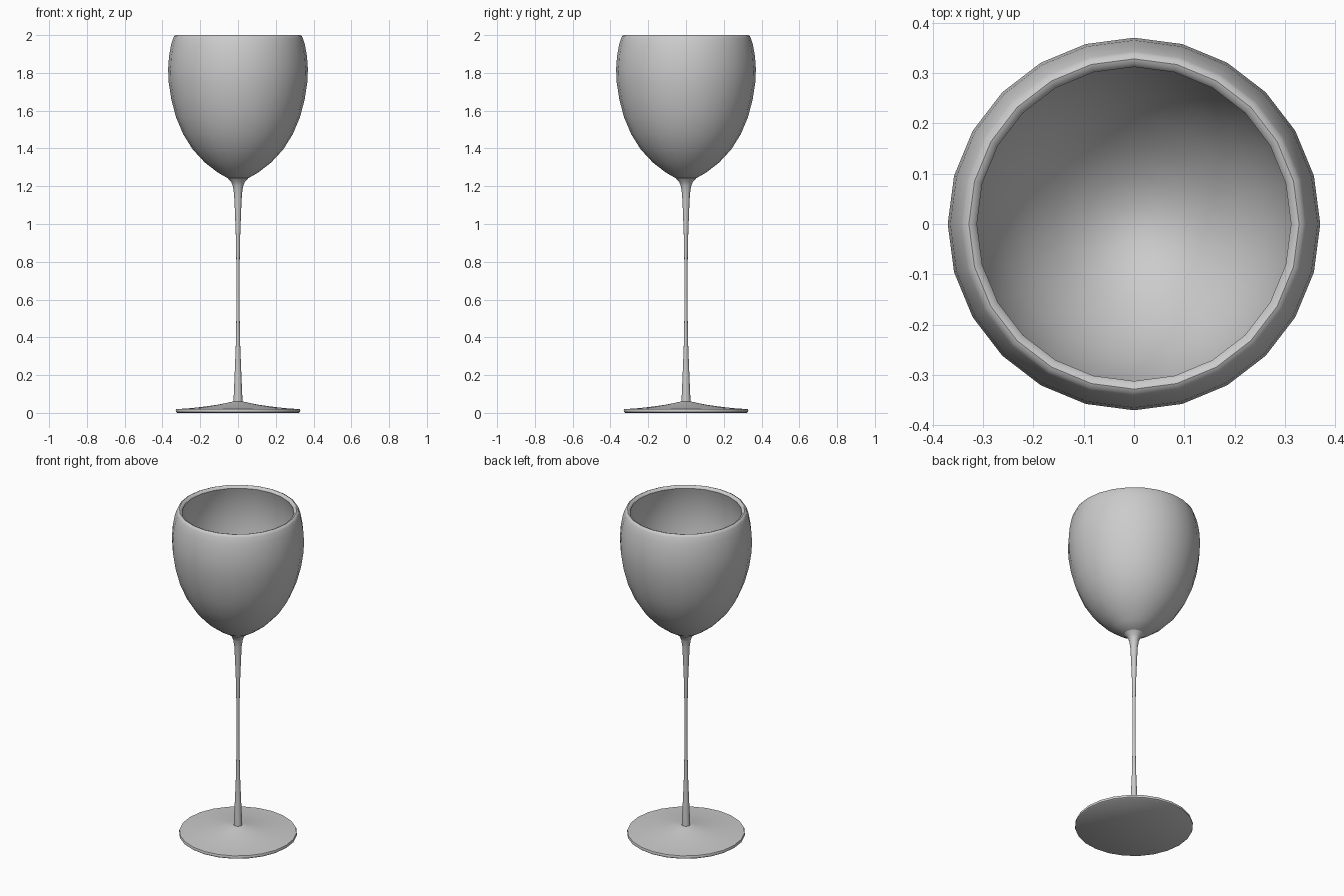
import bpy, bmesh, math

SIDES = 24
glass = bpy.data.materials.new("neutral_grey")
glass.diffuse_color = (0.6, 0.6, 0.6, 1)


def lathe(name, profile):
    """Spin an (r, z) profile around z; r = 0 ends close the shape."""
    bm = bmesh.new()
    verts = [bm.verts.new((r, 0, z)) for r, z in profile]
    edges = [bm.edges.new(pair) for pair in zip(verts, verts[1:])]
    bmesh.ops.spin(bm, geom=verts + edges, cent=(0, 0, 0), axis=(0, 0, 1),
                   angle=math.tau, steps=SIDES, use_duplicate=False)
    bmesh.ops.remove_doubles(bm, verts=bm.verts, dist=1e-5)
    bmesh.ops.recalc_face_normals(bm, faces=bm.faces)
    mesh = bpy.data.meshes.new(name)
    bm.to_mesh(mesh)
    bm.free()
    mesh.materials.append(glass)
    obj = bpy.data.objects.new(name, mesh)
    bpy.context.collection.objects.link(obj)
    bpy.ops.object.select_all(action='DESELECT')
    obj.select_set(True)
    bpy.context.view_layer.objects.active = obj
    bpy.ops.object.shade_smooth_by_angle(angle=math.radians(40))
    return obj


# Foot: thin disc with a rolled edge, rising gently to the stem
lathe("foot", [(0, 0), (0.322, 0), (0.329, 0.005), (0.33, 0.012), (0.327, 0.02),
               (0.31, 0.021), (0.25, 0.025), (0.18, 0.033), (0.11, 0.043),
               (0.05, 0.055), (0.024, 0.061), (0, 0.061)])

# Stem: slender, waisted, flaring under the bowl
lathe("stem", [(0, 0.055), (0.024, 0.058), (0.018, 0.2), (0.012, 0.35), (0.009, 0.5),
               (0.008, 0.65), (0.009, 0.8), (0.012, 0.95), (0.017, 1.08),
               (0.021, 1.16), (0.027, 1.2), (0.036, 1.223), (0.055, 1.242), (0, 1.25)])

# Bowl: outer wall, rounded rim, then inner wall down to the bottom
outer = [(0, 1.238), (0.058, 1.244), (0.11, 1.275), (0.175, 1.325), (0.24, 1.395),
         (0.29, 1.475), (0.328, 1.565), (0.353, 1.66), (0.367, 1.75), (0.37, 1.82),
         (0.365, 1.89), (0.354, 1.95), (0.343, 1.985)]
rim = [(0.337, 1.996), (0.328, 2.0), (0.319, 1.997), (0.312, 1.986)]
inner = [(0.322, 1.95), (0.333, 1.89), (0.338, 1.82), (0.335, 1.75), (0.322, 1.66),
         (0.298, 1.565), (0.262, 1.482), (0.215, 1.41), (0.155, 1.345),
         (0.095, 1.3), (0.04, 1.278), (0, 1.274)]
lathe("bowl", outer + rim + inner)
